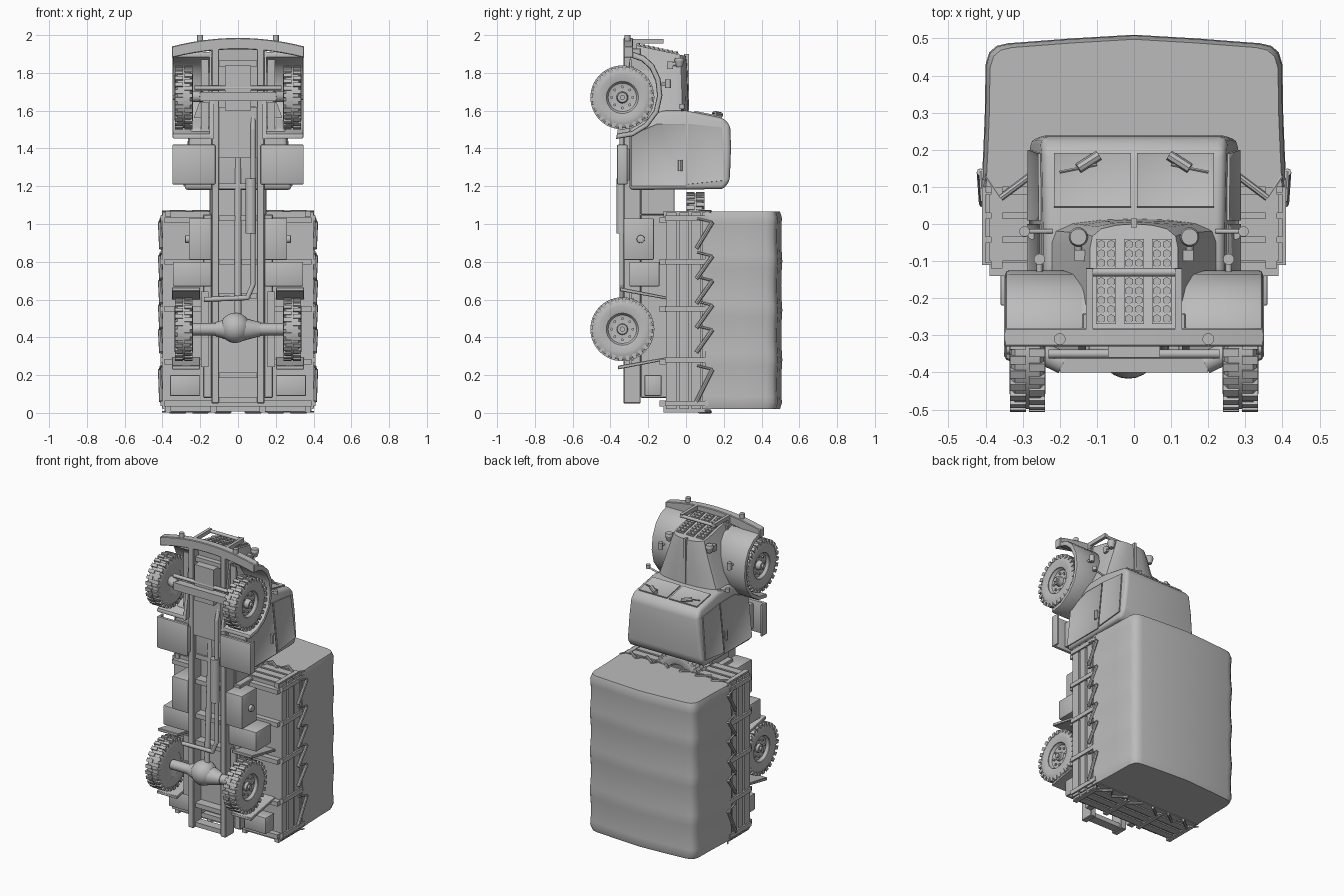
import bpy, bmesh, math
from mathutils import Vector, Matrix

if "Cube" in bpy.data.objects:
    bpy.data.objects.remove(bpy.data.objects["Cube"])

grey = bpy.data.materials.new("plain grey")
grey.use_nodes = True
GREY = (0.5, 0.5, 0.5, 1)
grey.diffuse_color = GREY
grey.node_tree.nodes["Principled BSDF"].inputs["Base Color"].default_value = GREY


# Helpers: every part is gathered in a bmesh, then finished as an object
def box(bm, x, y, z, turn=None):
    size = [b - a for a, b in (x, y, z)]
    mid = Vector([(a + b) / 2 for a, b in (x, y, z)])
    m = Matrix.Translation(mid) @ Matrix.Diagonal((*size, 1))
    bmesh.ops.create_cube(bm, size=1, matrix=turn @ m if turn else m)


def rod(bm, a, b, r, r2=None, n=12):
    a, b = Vector(a), Vector(b)
    m = Matrix.Translation((a + b) / 2) @ (b - a).to_track_quat('Z', 'Y').to_matrix().to_4x4()
    bmesh.ops.create_cone(bm, cap_ends=True, segments=n, radius1=r,
                          radius2=r if r2 is None else r2, depth=(b - a).length, matrix=m)


def pipe(bm, pts, r):
    for a, b in zip(pts, pts[1:]):
        rod(bm, a, b, r)
    for p in pts[1:-1]:
        bmesh.ops.create_uvsphere(bm, u_segments=12, v_segments=8, radius=r,
                                  matrix=Matrix.Translation(p))


def loft(bm, rings, loop=False):
    vs = [[bm.verts.new(p) for p in ring] for ring in rings]
    n = len(vs[0])
    for a, b in zip(vs, vs[1:] + vs[:1] if loop else vs[1:]):
        for i in range(n):
            bm.faces.new((a[i], a[(i + 1) % n], b[(i + 1) % n], b[i]))
    if not loop:
        bm.faces.new(vs[0])
        bm.faces.new(vs[-1])


def prism(bm, yz, inner, outer):
    """Side outline spread between two x functions of z."""
    loft(bm, [[(f(z), y, z) for y, z in yz] for f in (inner, outer)])


def lathe(bm, profile, n=40):
    """Closed (x, radius) profile turned around the x axis."""
    loft(bm, [[(x, r * math.cos(t), r * math.sin(t)) for x, r in profile]
              for t in (2 * math.pi * i / n for i in range(n))], loop=True)


def panel(bm, pts, out, rim, thick=0.008):
    """Raised frame around a recessed pane."""
    face = bm.faces.new([bm.verts.new(p) for p in pts])
    out = Vector(out).normalized()
    new = bmesh.ops.extrude_face_region(bm, geom=[face])["geom"]
    bmesh.ops.translate(bm, vec=out * thick, verts=[v for v in new if isinstance(v, bmesh.types.BMVert)])
    top = [f for f in new if isinstance(f, bmesh.types.BMFace)]
    bmesh.ops.inset_region(bm, faces=top, thickness=rim, use_even_offset=True)
    bmesh.ops.translate(bm, vec=-out * thick * 0.7, verts=top[0].verts)


def finish(name, bm, bevel=0, mirror=False, seg=2, angle=35):
    bmesh.ops.recalc_face_normals(bm, faces=bm.faces)
    if bevel:
        sharp = [e for e in bm.edges if len(e.link_faces) == 2 and e.calc_face_angle() > math.radians(30)]
        bmesh.ops.bevel(bm, geom=sharp, offset=bevel, segments=seg, profile=0.5,
                        affect='EDGES', clamp_overlap=True)
    me = bpy.data.meshes.new(name)
    bm.to_mesh(me)
    bm.free()
    ob = bpy.data.objects.new(name, me)
    bpy.context.collection.objects.link(ob)
    me.materials.append(grey)
    bpy.ops.object.select_all(action='DESELECT')
    ob.select_set(True)
    bpy.context.view_layer.objects.active = ob
    bpy.ops.object.shade_smooth_by_angle(angle=math.radians(angle))
    if mirror:
        ob.modifiers.new("Mirror", 'MIRROR').use_mirror_merge = False
    return ob


def const(v):
    return lambda z: v


new = bmesh.new


# Wheels: tyre with staggered lugs, dished rim, hub and nuts
def wheel(name, place, hub, mirror=True):
    bm = new()
    lathe(bm, [(-.04, .085), (-.048, .12), (-.044, .148), (-.034, .162), (.034, .162),
               (.044, .148), (.048, .12), (.04, .085)], 48)
    lathe(bm, [(.04, .09), (.034, .084), (.018, .075), (.012, .045), (.02, .001),
               (-.02, .001), (-.04, .09)])
    for i in range(26):
        for s in (-1, 1):
            turn = Matrix.Rotation(2 * math.pi * (i + s / 4) / 26, 4, 'X')
            box(bm, sorted((s * .004, s * .047)), (.142, .169), (-.011, .011), turn)
    for i in range(8):
        t = i * math.pi / 4
        y, z = .056 * math.cos(t), .056 * math.sin(t)
        rod(bm, (.01, y, z), (.024, y, z), .008, n=6)
    rod(bm, (0, 0, 0), (hub, 0, 0), .034, .026, 16)
    rod(bm, (0, 0, 0), (hub + .012, 0, 0), .014, n=12)
    bmesh.ops.transform(bm, matrix=place, verts=bm.verts)
    finish(name, bm, mirror=mirror)


wheel("front_wheels", Matrix.Translation((.287, -.337, 1.67)), .045)
wheel("rear_wheels", Matrix.Translation((.287, -.337, .443)), .03)
wheel("spare_wheel", Matrix.Translation((0, .05, 1.0)) @ Matrix.Rotation(math.pi / 2, 4, 'Z'), .03, False)

# Chassis: rails, bed sub-beams and cross members
bm = new()
box(bm, (.1, .14), (-.33, -.24), (.05, 1.93))
box(bm, (.14, .185), (-.24, -.1), (.08, 1.05))
box(bm, (.1, .15), (-.24, -.06), (1.05, 1.2))
finish("chassis_rails", bm, .004, True, 1)
bm = new()
for z in (.07, .2, .62, .8, 1.03, 1.2, 1.85):
    box(bm, (-.11, .11), (-.31, -.25), (z - .015, z + .015))
box(bm, (-.1, .1), (-.25, -.24), (.2, 1.5))
for z in (.05, .27, .55, .8, 1.02):
    box(bm, (-.39, .39), (-.14, -.1), (z - .015, z + .015))
finish("cross_members", bm)

# Axles, springs, drive shaft and exhaust
bm = new()
rod(bm, (-.25, -.337, .443), (.25, -.337, .443), .032)
for s in (-1, 1):
    rod(bm, (-.01, -.337, .443), (s * .12, -.337, .443), .072, .036, 20)
bmesh.ops.create_uvsphere(bm, u_segments=24, v_segments=16, radius=.08,
                          matrix=Matrix.Translation((-.015, -.337, .45)))
rod(bm, (0, -.33, .48), (0, -.28, 1.5), .018)
finish("rear_axle_and_shaft", bm)
bm = new()
prism(bm, [(-.4, 1.65), (-.4, 1.7), (-.35, 1.7), (-.35, 1.65)], const(-.2), const(.2))
for s in (-1, 1):
    rod(bm, (s * .19, -.375, 1.675), (s * .27, -.337, 1.675), .03)
rod(bm, (-.23, -.35, 1.72), (.23, -.35, 1.72), .012)
box(bm, (-.07, .07), (-.36, -.2), (1.6, 1.84))
box(bm, (-.1, .1), (-.33, -.1), (1.35, 1.62))
finish("front_axle_and_engine", bm)
bm = new()
for zc in (.443, 1.67):
    for i in range(4):
        half = .2 - i * .035
        box(bm, (.155, .195), (-.3 + i * .012, -.289 + i * .012), (zc - half, zc + half))
    box(bm, (.15, .2), (-.31, -.25), (zc - .03, zc + .03))
finish("leaf_springs", bm, 0, True)
bm = new()
pipe(bm, [(.08, -.3, 1.62), (.08, -.34, 1.5), (.08, -.34, .68), (.05, -.34, .61), (-.18, -.33, .6)], .013)
rod(bm, (.068, -.34, .95), (.068, -.34, 1.24), .028, n=16)
finish("exhaust", bm)

# Boxes, tanks and mudguards below the bed
bm = new()
box(bm, (.14, .26), (-.33, -.17), (.81, 1.03))
box(bm, (.14, .345), (-.3, -.14), (.67, .8))
box(bm, (.2, .36), (-.22, -.13), (.09, .2))
rod(bm, (.25, -.24, .92), (.28, -.24, .92), .022)
finish("side_boxes", bm, .006, True)
bm = new()
prism(bm, [(-.35, .645), (-.1, .6), (-.1, .615), (-.35, .665)], const(.2), const(.35))
prism(bm, [(-.36, .23), (-.1, .28), (-.1, .295), (-.36, .25)], const(.2), const(.35))
finish("rear_mudguards", bm, .003, True, 1)

# Bed: floor, slatted walls and posts
bm = new()
box(bm, (-.4, .4), (-.105, -.075), (.02, 1.06))
for s in (-1, 1):
    box(bm, sorted((s * .375, s * .385)), (-.1, .13), (.03, 1.05))
    for y in (-.1, -.035, .03, .085):
        box(bm, sorted((s * .38, s * .4)), (y, y + .05), (.02, 1.06))
    for z in (.05, .28, .55, .8, 1.03):
        box(bm, sorted((s * .385, s * .41)), (-.11, .12), (z - .014, z + .014))
for z in (.015, 1.05):
    box(bm, (-.385, .385), (-.1, .13), (z, z + .008))
    for y in (-.1, -.035, .03):
        box(bm, (-.39, .39), (y, y + .05), (z - .008, z + .016))
    for x in (-.37, -.13, .13, .37):
        box(bm, (x - .015, x + .015), (-.12, .1), (z - .013, z + .02))
finish("cargo_bed", bm)

# Canvas cover sagging between its bows, with rounded ends
half = [(.411, .1), (.406, .2), (.402, .3), (.4, .43), (.39, .463), (.37, .48), (.34, .487), (.17, .5)]
outline = half + [(0, .51)] + [(-x, y) for x, y in reversed(half)]
bm = new()
rings = []
steps = 32
for i in range(steps + 1):
    t = i / steps
    z = .02 + 1.045 * t
    sag = 1 - .014 * abs(math.sin(4 * math.pi * t))
    if i in (0, steps):
        sag = .97
    rings.append([(x * sag, .1 + (y - .1) * sag, z) for x, y in outline])
loft(bm, rings)
finish("canvas_cover", bm, angle=50)

# Lashing: slanted pegs and rope along the sides and the ends
bm = new()
for z, length in ((.06, .17), (.32, .12), (.45, .12), (.58, .12), (.71, .12), (.87, .14)):
    rod(bm, (.407, .055, z), (.413, .14, z + length), .011, n=8)
    rod(bm, (.413, .14, z + length), (.408, .06, z + length + .02), .006, n=6)
for z in (.006, 1.066):
    for x in (.08, .2, .32):
        rod(bm, (x - .04, .13, z), (x + .04, .07, z), .009, n=8)
        rod(bm, (x + .04, .07, z), (x + .08, .13, z), .005, n=6)
finish("lashing", bm, 0, True)


# Cab: side outline with a body that narrows to the front
def cab_x(z):
    return .285 - .1 * (z - 1.18)


bm = new()
prism(bm, [(-.3, 1.18), (-.3, 1.5), (-.13, 1.6), (.0, 1.6), (.2, 1.56), (.235, 1.52), (.238, 1.4),
           (.232, 1.23), (.2, 1.185)], lambda z: -cab_x(z), cab_x)
finish("cab", bm, .022, seg=3)
bm = new()
side = lambda yz: [(cab_x(z) - .001, y, z) for y, z in yz]
panel(bm, side([(-.29, 1.2), (-.29, 1.47), (-.15, 1.53), (0, 1.53), (0, 1.2)]), (1, 0, .1), .006, .006)
panel(bm, side([(.01, 1.21), (.01, 1.53), (.19, 1.51), (.2, 1.23)]), (1, 0, .1), .014)
rod(bm, (.275, -.03, 1.28), (.275, -.03, 1.34), .012, n=8)
finish("doors_and_side_windows", bm, 0, True)
bm = new()
shield = lambda y: 1.6 - .2 * y
panel(bm, [(x, y, shield(y)) for x, y in ((.008, .045), (.215, .045), (.215, .19), (.008, .19))], (0, .2, 1), .012)
rod(bm, (.15, .15, 1.585), (.095, .185, 1.578), .014, n=8)
rod(bm, (.1, .16, 1.583), (.2, .14, 1.587), .004, n=6)
finish("windscreen_and_wipers", bm, 0, True)

# Bonnet tapering to a sloped nose
bm = new()
rings = []
for z, w, top, slope in ((1.56, .235, .012, 0), (1.7, .185, .008, 0), (1.84, .135, .003, .03), (1.89, .118, -.003, .06)):
    arch = [(w, -.28), (w, -.06), (w * .95, -.03), (w * .75, -.01), (w * .4, 0)]
    pts = arch + [(0, .003)] + [(-x, y) for x, y in reversed(arch)]
    rings.append([(x, y + top, z - slope * y / .28) for x, y in pts])
loft(bm, rings)
box(bm, (-.008, .008), (-.01, .015), (1.6, 1.9))
finish("bonnet", bm)

# Grille: three columns of hexagonal cells and a badge-free cap
bm = new()
nose = lambda y: 1.89 - .06 * y / .28
for x in (-.075, 0, .075):
    prism(bm, [(-.27, nose(-.27)), (-.04, nose(-.04)), (-.04, nose(-.04) + .006), (-.27, nose(-.27) + .006)],
          const(x - .027), const(x + .027))
    for row in range(9):
        y = -.255 + row * .025
        for s in (-1, 1):
            rod(bm, (x + s * .0135, y, nose(y)), (x + s * .0135, y, nose(y) + .012), .012, n=6)
finish("grille", bm)

# Front fenders: arched shell with an inner wall, and running boards
arch = [(-.37, 1.45), (-.28, 1.465), (-.2, 1.515), (-.145, 1.59), (-.125, 1.68), (-.135, 1.77),
        (-.17, 1.845), (-.22, 1.89), (-.29, 1.915)]
centre = Vector((-.34, 1.67))
inside = [tuple(centre + (Vector(p) - centre) * .87) for p in arch]
bm = new()
prism(bm, arch + inside[::-1], const(.13), const(.347))
finish("front_fenders", bm, .01, True)
bm = new()
prism(bm, arch, const(.13), const(.15))
finish("fender_inner_walls", bm, 0, True)
bm = new()
box(bm, (.12, .347), (-.365, -.345), (1.21, 1.42))
box(bm, (.12, .26), (-.345, -.3), (1.23, 1.4))
box(bm, (.333, .347), (-.365, -.31), (1.21, 1.42))
finish("running_boards", bm, .005, True)

# Bumper, brush guard and tow hooks
bm = new()
rings = []
for i in range(13):
    x = -.35 + .7 * i / 12
    z = 1.985 - .045 * (x / .35) ** 2
    rings.append([(x, -.33, z - .06), (x, -.28, z - .06), (x, -.28, z), (x, -.33, z)])
loft(bm, rings)
finish("bumper", bm, .004, seg=1)
bm = new()
rod(bm, (-.13, -.13, 1.965), (.13, -.13, 1.965), .011)
for s in (-1, 1):
    box(bm, sorted((s * .11, s * .13)), (-.29, -.12), (1.955, 1.98))
    box(bm, sorted((s * .11, s * .13)), (-.28, -.26), (1.9, 1.97))
    rod(bm, (s * .2, -.31, 1.94), (s * .2, -.31, 2.0), .016)
finish("brush_guard", bm)

# Headlamps, side lamps and mirrors
bm = new()
rod(bm, (.15, -.035, 1.83), (.15, -.035, 1.865), .016, .026, 20)
rod(bm, (.15, -.035, 1.865), (.15, -.035, 1.88), .026, .022, 20)
rod(bm, (.15, -.09, 1.84), (.15, -.05, 1.85), .01)
box(bm, (.115, .16), (-.1, -.07), (1.82, 1.86))
rod(bm, (.255, -.13, 1.74), (.255, -.095, 1.74), .008)
rod(bm, (.255, -.095, 1.72), (.255, -.095, 1.765), .015, n=16)
rod(bm, (.22, -.02, 1.6), (.3, -.02, 1.62), .006)
rod(bm, (.295, -.02, 1.61), (.295, -.02, 1.635), .014, n=16)
finish("lamps_and_mirrors", bm, 0, True)
